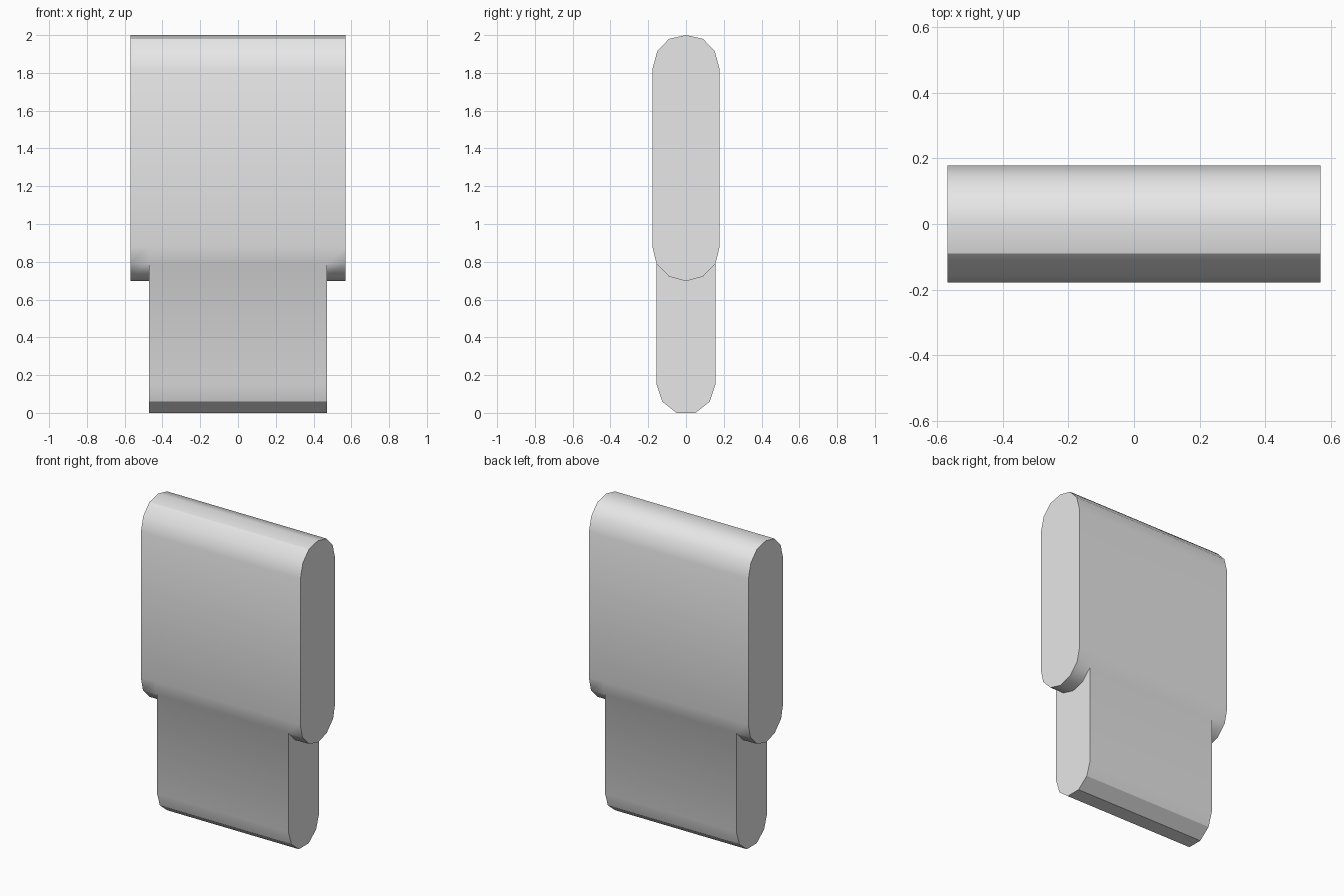
import bpy
import bmesh
from math import radians

cube = bpy.data.objects.get("Cube")
if cube:
    bpy.data.objects.remove(cube, do_unlink=True)

BODY_X, STEM_X = 0.57, 0.47

# Half profiles (y, z) on the back side, mirrored to the front
TOP = [(0.09, 1.98), (0.152, 1.915), (0.178, 1.82), (0.178, 0.88), (0.156, 0.79)]
ARC = [(0.09, 0.722), (0, 0.697), (-0.09, 0.722)]
FOOT = [(0.156, 0.15), (0.126, 0.06), (0.05, 0)]


def mirror(points):
    return [(-y, z) for y, z in reversed(points)]


upper = mirror(TOP) + [(0, 2.0)] + TOP       # open at the bottom
stem = FOOT + mirror(FOOT)                   # closes the middle section

bm = bmesh.new()
cache = {}


def vert(x, p):
    key = (x, p)
    if key not in cache:
        cache[key] = bm.verts.new((x, *p))
    return cache[key]


def sweep(x0, x1, loop):
    for a, b in zip(loop, loop[1:] + loop[:1]):
        bm.faces.new([vert(x0, a), vert(x0, b), vert(x1, b), vert(x1, a)])


def cap(x, loop):
    bm.faces.new([vert(x, p) for p in loop])


# Wide body ends, narrower middle that runs down into the stem
sweep(-BODY_X, -STEM_X, upper + ARC)
sweep(-STEM_X, STEM_X, upper + stem)
sweep(STEM_X, BODY_X, upper + ARC)
for side in (-1, 1):
    cap(side * BODY_X, upper + ARC)
    cap(side * STEM_X, [TOP[-1]] + stem + [upper[0]] + ARC[::-1])

bmesh.ops.recalc_face_normals(bm, faces=bm.faces)

# Crisp edges along the foot and the upper front
for edge in bm.edges:
    a, b = (v.co for v in edge.verts)
    foot = max(a.z, b.z) < 0.1
    brow = max(a.y, b.y) < -0.08 and min(a.z, b.z) > 1.97
    if foot or brow:
        edge.smooth = False

mesh = bpy.data.meshes.new("stepped_block")
bm.to_mesh(mesh)
bm.free()
block = bpy.data.objects.new("stepped_block", mesh)
bpy.context.collection.objects.link(block)

# Plain grey
grey = bpy.data.materials.new("light_grey")
grey.use_nodes = True
colour = (0.8, 0.8, 0.8, 1)
grey.diffuse_color = colour
grey.node_tree.nodes["Principled BSDF"].inputs["Base Color"].default_value = colour
mesh.materials.append(grey)

bpy.ops.object.select_all(action="DESELECT")
block.select_set(True)
bpy.context.view_layer.objects.active = block
bpy.ops.object.shade_smooth_by_angle(angle=radians(38), keep_sharp_edges=True)
